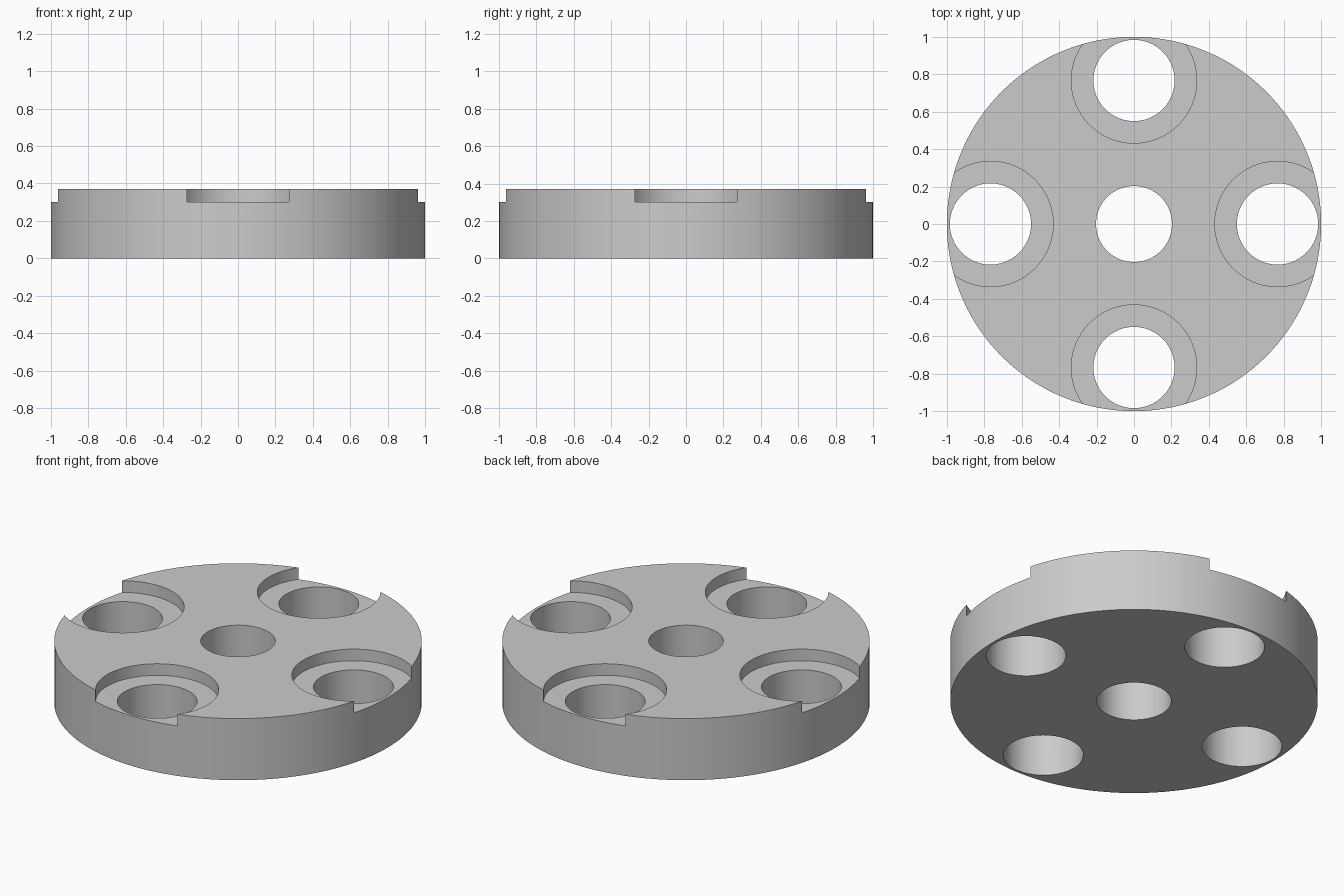
import bpy
from math import cos, sin, pi, radians

HEIGHT = 0.37      # disc thickness
FLOOR = 0.30       # level of the counterbore floors
RING = 0.767       # distance of the outer holes from the axis

cube = bpy.data.objects.get("Cube")
if cube:
    bpy.data.objects.remove(cube, do_unlink=True)

metal = bpy.data.materials.new("light grey metal")
metal.use_nodes = True
grey = (0.6, 0.6, 0.6, 1)
metal.diffuse_color = grey
metal.node_tree.nodes["Principled BSDF"].inputs["Base Color"].default_value = grey


def cylinder(name, radius, bottom, top, x=0, y=0, sides=96):
    bpy.ops.mesh.primitive_cylinder_add(
        vertices=sides, radius=radius, depth=top - bottom,
        location=(x, y, (bottom + top) / 2))
    obj = bpy.context.object
    obj.name = name
    obj.data.materials.append(metal)
    return obj


def cut(target, cutter):
    cutter.hide_render = True
    mod = target.modifiers.new(cutter.name, "BOOLEAN")
    mod.operation = "DIFFERENCE"
    mod.solver = "EXACT"
    mod.object = cutter
    bpy.context.view_layer.objects.active = target
    bpy.ops.object.modifier_apply(modifier=mod.name)
    bpy.data.objects.remove(cutter, do_unlink=True)


# Main disc with its central bore
disc = cylinder("flange_disc", 1, 0, HEIGHT, sides=160)
cut(disc, cylinder("centre_bore", 0.203, -0.1, HEIGHT + 0.1))

# Four counterbored holes, each recess breaking through the rim
for i in range(4):
    x, y = RING * cos(i * pi / 2), RING * sin(i * pi / 2)
    cut(disc, cylinder("counterbore", 0.335, FLOOR, HEIGHT + 0.1, x, y))
    cut(disc, cylinder("bolt_hole", 0.217, -0.1, HEIGHT + 0.1, x, y))

# Smooth walls, crisp rims
bpy.ops.object.select_all(action="DESELECT")
disc.select_set(True)
bpy.context.view_layer.objects.active = disc
bpy.ops.object.shade_smooth_by_angle(angle=radians(30))
